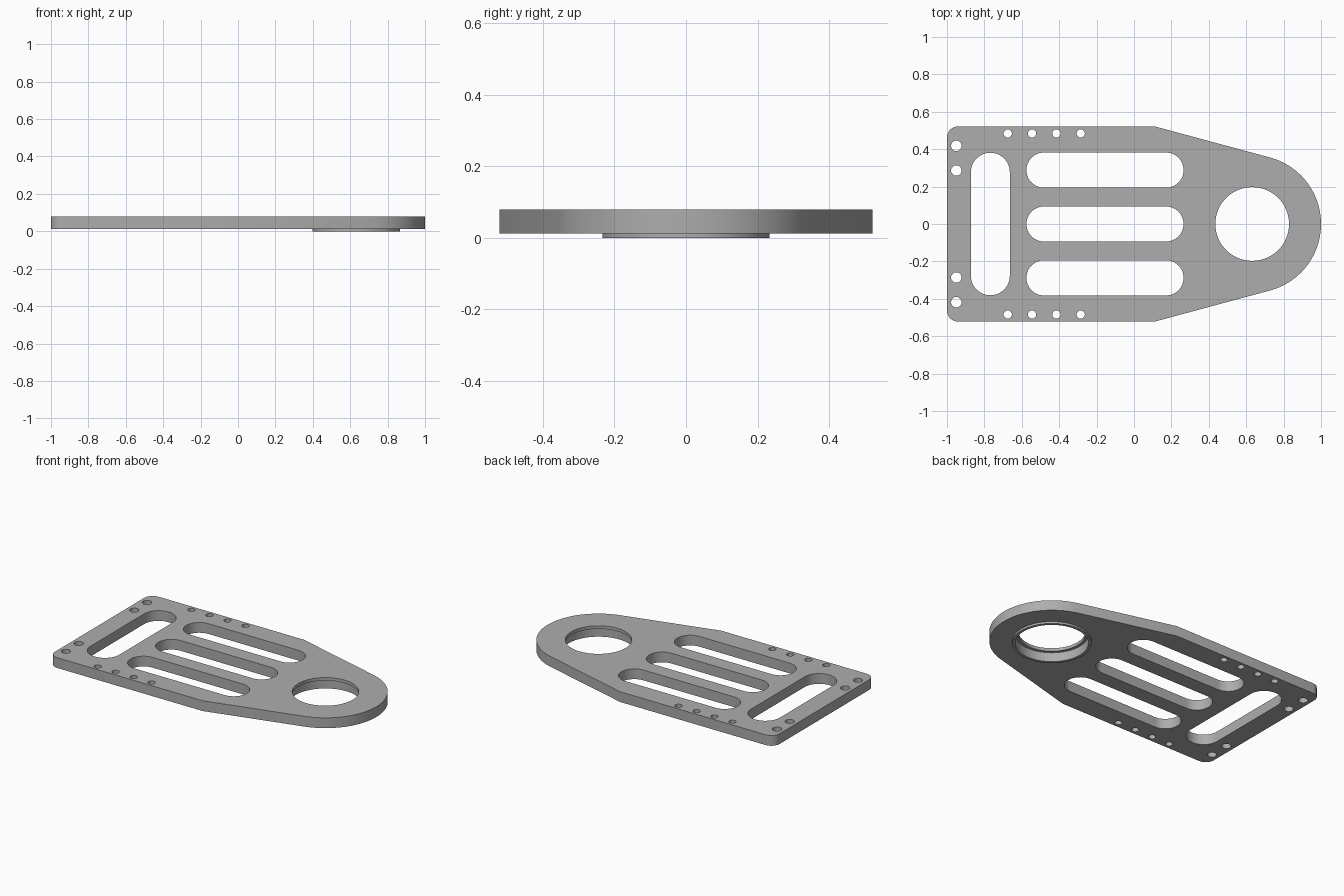
import bpy
import bmesh
from math import cos, sin, radians

cube = bpy.data.objects.get("Cube")
if cube:
    bpy.data.objects.remove(cube, do_unlink=True)

metal = bpy.data.materials.new("grey metal")
metal.use_nodes = True
colour = (0.42, 0.42, 0.42, 1)
metal.diffuse_color = colour
metal.node_tree.nodes["Principled BSDF"].inputs["Base Color"].default_value = colour

BOTTOM, TOP = 0.013, 0.08
RING_X = 0.632


def arc(x, y, r, start, end, steps):
    angles = [radians(start + (end - start) * i / steps) for i in range(steps + 1)]
    return [(x + r * cos(a), y + r * sin(a)) for a in angles]


def circle(x, y, r, steps=64):
    return arc(x, y, r, 0, 360, steps)[:-1]


def slot(x, y, half_x, half_y):
    """Rounded slot along its longer side."""
    r = min(half_x, half_y)
    dx, dy = half_x - r, half_y - r
    if dx > dy:
        return arc(x + dx, y, r, -90, 90, 24) + arc(x - dx, y, r, 90, 270, 24)
    return arc(x, y + dy, r, 0, 180, 24) + arc(x, y - dy, r, 180, 360, 24)


def prism(name, outlines, z0, z1):
    """Straight-sided solid for each outline, all in one object."""
    bm = bmesh.new()
    for outline in outlines:
        low = [bm.verts.new((x, y, z0)) for x, y in outline]
        high = [bm.verts.new((x, y, z1)) for x, y in outline]
        bm.faces.new(low[::-1])
        bm.faces.new(high)
        for i in range(len(low)):
            j = (i + 1) % len(low)
            bm.faces.new((low[i], low[j], high[j], high[i]))
    mesh = bpy.data.meshes.new(name)
    bm.to_mesh(mesh)
    bm.free()
    mesh.materials.append(metal)
    obj = bpy.data.objects.new(name, mesh)
    bpy.context.collection.objects.link(obj)
    return obj


def combine(target, tool, operation):
    """Apply a boolean and remove the tool."""
    tool.hide_render = True
    mod = target.modifiers.new(operation.lower(), 'BOOLEAN')
    mod.operation, mod.object, mod.solver = operation, tool, 'EXACT'
    bpy.ops.object.select_all(action='DESELECT')
    bpy.context.view_layer.objects.active = target
    target.select_set(True)
    bpy.ops.object.modifier_apply(modifier=mod.name)
    bpy.data.objects.remove(tool, do_unlink=True)


# Plate: rounded back corners, tapering to a round nose
outline = arc(RING_X, 0, 1 - RING_X, -75, 75, 48)
outline += [(0.11, 0.522)]
outline += arc(-0.94, 0.462, 0.06, 90, 180, 12)
outline += arc(-0.94, -0.462, 0.06, 180, 270, 12)
outline += [(0.11, -0.522)]
plate = prism("mounting_plate", [outline], BOTTOM, TOP)

# Raised collar under the nose
collar = prism("collar", [circle(RING_X, 0, 0.234)], 0, 0.04)
combine(plate, collar, 'UNION')

# Slots and screw holes
holes = [slot(-0.155, y, 0.42, 0.094) for y in (-0.288, 0, 0.288)]
holes.append(slot(-0.768, 0, 0.104, 0.381))
for side in (-1, 1):
    holes += [circle(-0.675 + 0.13 * i, side * 0.484, 0.022, 24) for i in range(4)]
    holes += [circle(-0.95, side * y, 0.028, 24) for y in (0.286, 0.418)]
holes.append(circle(RING_X, 0, 0.197))
combine(plate, prism("hole_cutter", holes, -0.1, 0.2), 'DIFFERENCE')

# Wider bearing seat bored from below, leaving a lip at the top
combine(plate, prism("seat_cutter", [circle(RING_X, 0, 0.216)], -0.1, 0.06), 'DIFFERENCE')

bpy.ops.object.shade_smooth_by_angle(angle=radians(30))
